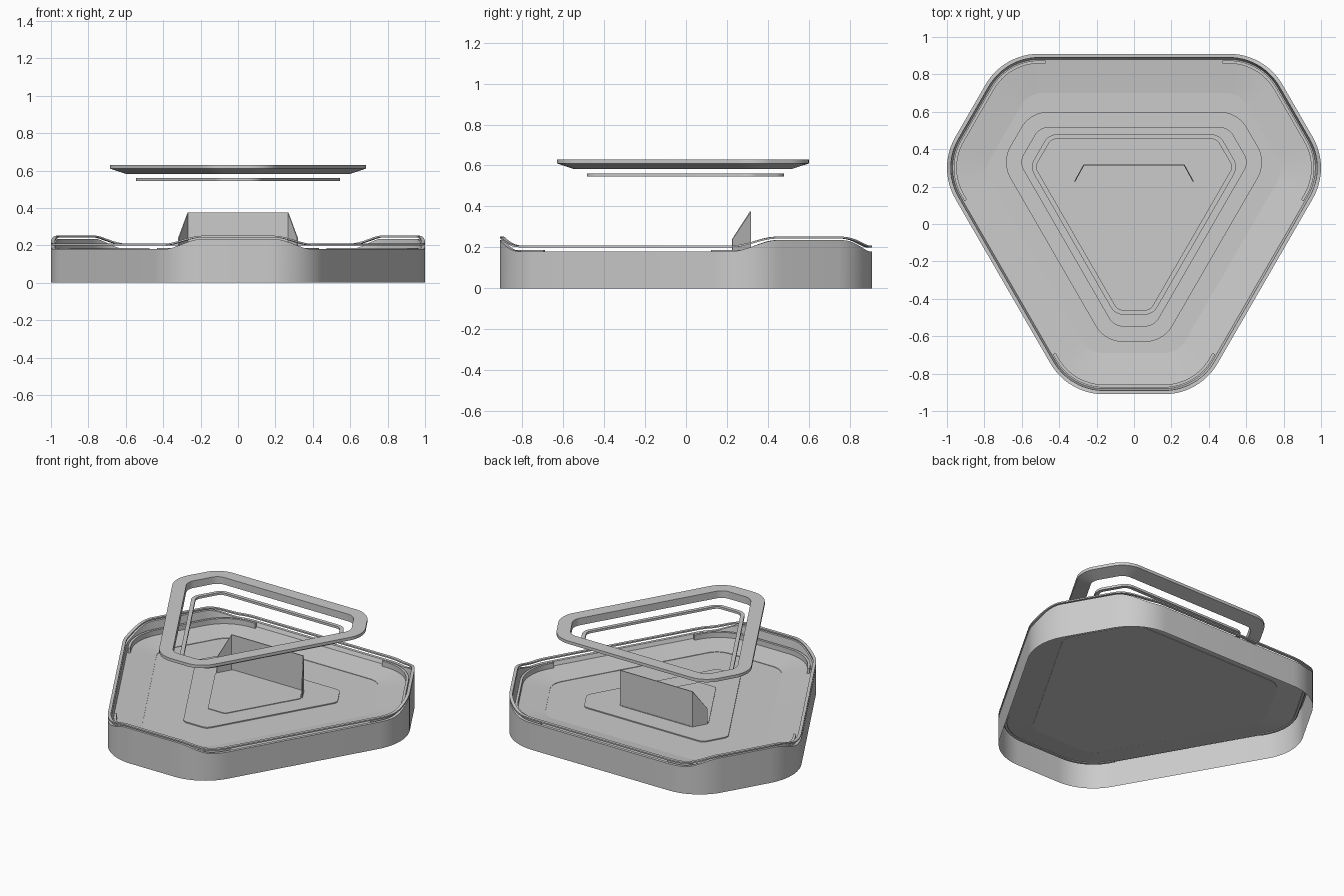
import bpy, bmesh
from math import sin, cos, radians

cube = bpy.data.objects.get("Cube")
if cube:
    bpy.data.objects.remove(cube, do_unlink=True)

CENTRE_Y = 0.1   # centre of the three-fold shape
STEPS = 12       # segments per rounded corner
EDGE = 0.155     # floor height beside the wall
FLOOR = 0.133    # floor height in the middle

grey = bpy.data.materials.new("light_grey")
grey.use_nodes = True
grey.diffuse_color = (0.6, 0.6, 0.6, 1)
bsdf = next(n for n in grey.node_tree.nodes if n.type == 'BSDF_PRINCIPLED')
bsdf.inputs["Base Color"].default_value = grey.diffuse_color


def outline(long, short, r):
    """Rounded six-sided loop: (x, y, normal angle), long and short apothems."""
    pts = []
    for i in range(6):
        a = 30 + 60 * i
        d0, d1 = (short, long) if i % 2 == 0 else (long, short)
        d0, d1 = d0 - r, d1 - r
        a0, a1 = radians(a), radians(a + 60)
        det = sin(a1 - a0)
        cx = (d0 * sin(a1) - d1 * sin(a0)) / det
        cy = (d1 * cos(a0) - d0 * cos(a1)) / det
        for s in range(STEPS + 1):
            t = a + 60 * s / STEPS
            pts.append((cx + r * cos(radians(t)),
                        CENTRE_Y + cy + r * sin(radians(t)), t))
    return pts


def wall(offset):
    return outline(0.81 - offset, 1.01 - offset, 0.33 - offset)


def rise(angle):
    """1 along the short sides, 0 along the long ones, eased between."""
    d = abs((angle + 30) % 120 - 60)
    t = min(max((d - 4) / 40, 0), 1)
    return 1 - t * t * (3 - 2 * t)


def level(pts, z, lift=0):
    return [(x, y, z + lift * rise(a)) for x, y, a in pts]


def loft(name, loops, closed=False, around=True, cap_last=False):
    """Skin a list of equal loops; closed joins the last loop to the first."""
    bm = bmesh.new()
    rows = [[bm.verts.new(p) for p in loop] for loop in loops]
    pairs = list(zip(rows, rows[1:]))
    if closed:
        pairs.append((rows[-1], rows[0]))
    n = len(rows[0])
    for a, b in pairs:
        for j in range(n if around else n - 1):
            k = (j + 1) % n
            bm.faces.new((a[j], a[k], b[k], b[j]))
    if cap_last:
        bm.faces.new(rows[-1])
    if not around:
        for j in (0, n - 1):
            bm.faces.new([row[j] for row in rows])
    bmesh.ops.recalc_face_normals(bm, faces=bm.faces)
    mesh = bpy.data.meshes.new(name)
    bm.to_mesh(mesh)
    bm.free()
    mesh.materials.append(grey)
    ob = bpy.data.objects.new(name, mesh)
    bpy.context.collection.objects.link(ob)
    bpy.ops.object.select_all(action='DESELECT')
    ob.select_set(True)
    bpy.context.view_layer.objects.active = ob
    bpy.ops.object.shade_smooth_by_angle(angle=radians(25))


# Hollow tray: skirt, lip, inner wall and gently dished floor
inner = outline(0.60, 0.79, 0.13)
loft("tray", [
    level(wall(0), 0),
    level(wall(0), 0.18, 0.055),
    level(wall(0.02), 0.18, 0.055),
    level(wall(0.03), EDGE),
    level(inner, FLOOR),
    level(inner, FLOOR - 0.003),
], cap_last=True)

# Floating trim above the lip
loft("rim_trim", [
    level(wall(0), 0.2, 0.043),
    level(wall(0), 0.209, 0.043),
    level(wall(0.02), 0.209, 0.043),
    level(wall(0.02), 0.2, 0.043),
], closed=True)


# Curved strips inside the three corners, running a little past each bend
def corner(offset, z, k):
    pts = wall(offset)
    per = STEPS + 1
    start = (2 * k - 1) * per
    arc = [pts[(start + j) % len(pts)] for j in range(2 * per)]

    def extend(p, d):
        x, y, a = p
        return (x - d * sin(radians(a)), y + d * cos(radians(a)), a)

    return level([extend(arc[0], -0.035)] + arc + [extend(arc[-1], 0.035)], z)


for k, side in enumerate(("back_left", "back_right", "front")):
    loft("corner_strip_" + side, [
        corner(0.036, EDGE - 0.008, k), corner(0.036, 0.187, k),
        corner(0.052, 0.187, k), corner(0.052, EDGE - 0.008, k),
    ], closed=True, around=False)


# Stacked floor plates
def plate(name, shape, bottom, top):
    loft(name, [level(shape, bottom), level(shape, top)], cap_last=True)


plate("floor_plate", outline(0.355, 0.56, 0.05), FLOOR - 0.003, 0.137)
plate("centre_plate", outline(0.22, 0.33, 0.01), 0.137, 0.141)

# Two hovering rings
big_out, big_in = outline(0.50, 0.73, 0.17), outline(0.415, 0.645, 0.08)
loft("upper_ring", [
    level(big_out, 0.61), level(big_out, 0.63),
    level(big_in, 0.63), level(big_in, 0.582),
], closed=True)
small_out, small_in = outline(0.38, 0.585, 0.08), outline(0.355, 0.56, 0.05)
loft("lower_ring", [
    level(small_out, 0.545), level(small_out, 0.56),
    level(small_in, 0.56), level(small_in, 0.545),
], closed=True)

# Upright panel with two sloped wings
outer = [(-0.32, 0.228), (-0.27, 0.318), (0.27, 0.318), (0.32, 0.228)]
inside = [(-0.315, 0.225), (-0.267, 0.312), (0.267, 0.312), (0.315, 0.225)]
tops = (0.24, 0.375, 0.375, 0.24)


def run(path, heights):
    return [(x, y, z) for (x, y), z in zip(path, heights)]


base = (0.137,) * 4
loft("back_panel", [run(outer, base), run(outer, tops),
                    run(inside, tops), run(inside, base)],
     closed=True, around=False)
